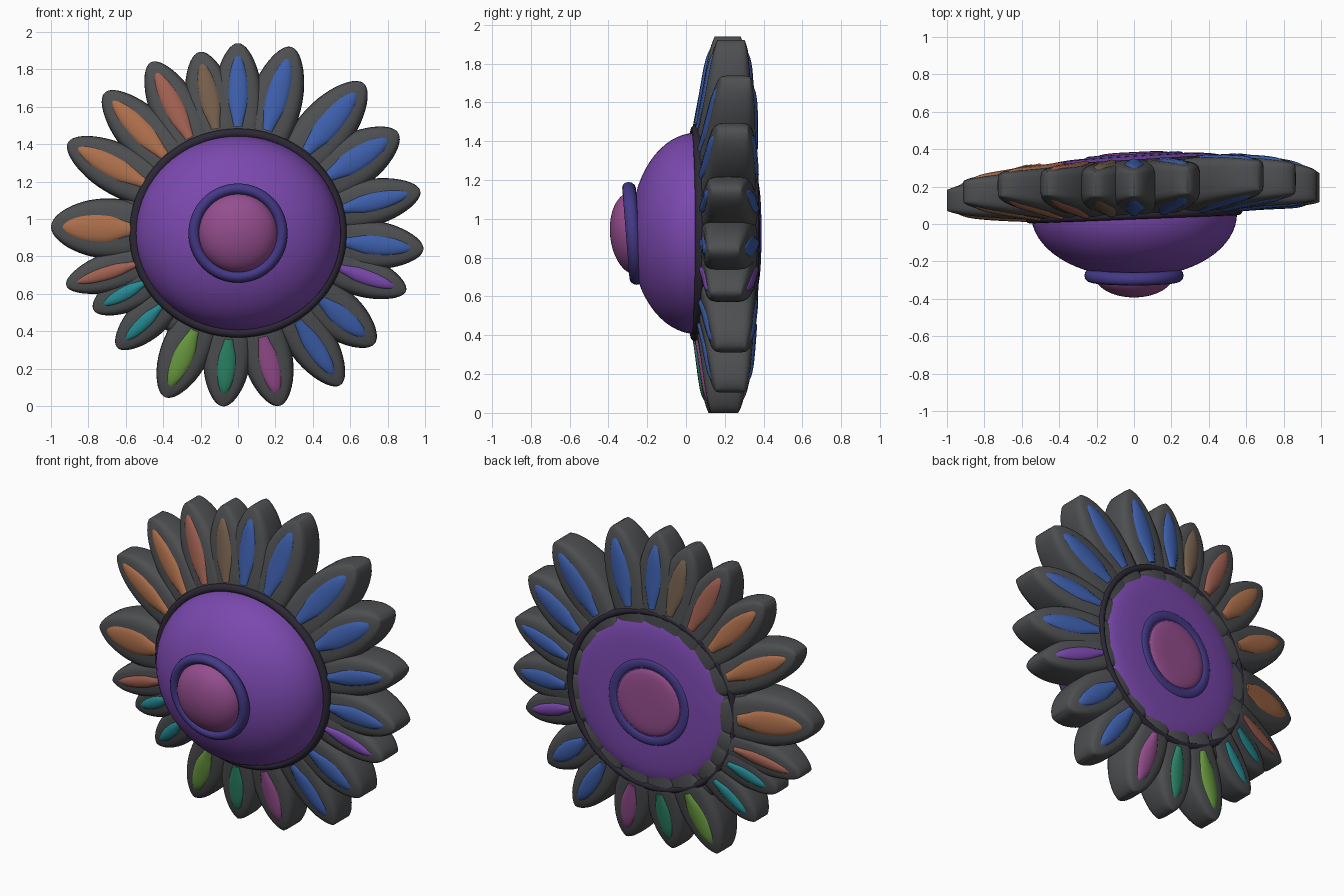
import bpy, bmesh, math
from math import sin, cos, pi, tau, radians

if "Cube" in bpy.data.objects:
    bpy.data.objects.remove(bpy.data.objects["Cube"])

CZ = 0.925   # height of the flower centre
COLOURS = {
    "grey": "4f5052", "dark": "302c38", "blue": "3f5faa", "purple": "7a4aad",
    "violet": "463c86", "pink": "944f8d", "green": "6c9c44", "jade": "308468",
    "teal": "2a8b94", "red": "9f6152", "orange": "ac6f4d", "brown": "75604f",
}


def material(name, code):
    m = bpy.data.materials.new(name)
    rgb = [(b / 255) ** 2.2 for b in bytes.fromhex(code)]
    m.diffuse_color = (*rgb, 1)
    m.use_nodes = True
    m.node_tree.nodes["Principled BSDF"].inputs["Base Color"].default_value = m.diffuse_color
    return m


M = {name: material(name, code) for name, code in COLOURS.items()}


def power_point(a, n):
    """Point on a unit superellipse of power n."""
    return [math.copysign(abs(f) ** (2 / n), f) for f in (cos(a), sin(a))]


def skin(name, rings, mat, closed=False):
    """Skin a list of equal rings of points; cap the ends unless closed."""
    bm = bmesh.new()
    vs = [[bm.verts.new(p) for p in ring] for ring in rings]
    n = len(vs[0])
    pairs = list(zip(vs, vs[1:]))
    if closed:
        pairs.append((vs[-1], vs[0]))
    else:
        bm.faces.new(vs[0])
        bm.faces.new(vs[-1])
    for a, b in pairs:
        for i in range(n):
            j = (i + 1) % n
            bm.faces.new((a[i], a[j], b[j], b[i]))
    bmesh.ops.recalc_face_normals(bm, faces=bm.faces)
    me = bpy.data.meshes.new(name)
    bm.to_mesh(me)
    bm.free()
    ob = bpy.data.objects.new(name, me)
    bpy.context.collection.objects.link(ob)
    me.materials.append(M[mat])


def lathe(name, profile, mat, wide=1.0, tilt=0.0, lean=0.0, closed=False):
    """Spin (radius, y) points about the y axis; tilt/lean shear y with x/z."""
    rings = []
    for r, y in profile:
        ring = []
        for k in range(72):
            x, z = r * wide * cos(tau * k / 72), r / wide * sin(tau * k / 72)
            ring.append((x, y + tilt * x + lean * z, CZ + z))
        rings.append(ring)
    skin(name, rings, mat, closed)


def dome(name, radius, y, height, mat, n=2, both=False, **kw):
    """Dome (or full lens) bulging by height from the plane y."""
    first = -16 if both else 0
    profile = []
    for i in range(first, 17):
        u, v = power_point(pi / 2 * i / 16, n)
        profile.append((max(u, 0.01) * radius, y + height * v))
    lathe(name, profile, mat, **kw)


def ring(name, radius, thick, y, depth, mat, **kw):
    profile = [(radius + thick * cos(a), y + depth * sin(a))
               for a in (tau * i / 12 for i in range(12))]
    lathe(name, profile, mat, closed=True, **kw)


def petal(name, angle, r0, r1, reach, w, mat, n, swell=0.0, base=1.0):
    """Loft rounded-box sections outward along a ray; base narrows the root."""
    ca, sa = cos(angle), sin(angle)
    # tips wave forward and back around the flower
    tip_y = 0.2 + 0.035 * ca + 0.015 * sa - 0.02 * (cos(2 * angle) + cos(4 * angle))
    tip_h = 0.086 + 0.014 * ca
    rings = []
    for i in range(17):
        t = 0.999 * sin(pi / 2 * i / 16)
        r = r0 + (r1 - r0) * t
        s = min(1, max(0, (r - 0.55) / (reach - 0.55)))
        yc = (0.195 + 0.05 * r * ca) * (1 - s) + tip_y * s
        h = (0.145 * (1 - s) + tip_h * s + swell) * (1 - 0.22 * t ** 10)
        width = w * (0.8 + 0.2 * sin(pi * t)) * math.sqrt(1 - t ** 4)
        width *= min(1, base + 1.3 * t)
        section = []
        for k in range(24):
            u, v = power_point(tau * k / 24, n)
            section.append((r * ca - u * width * sa, yc + v * h,
                            CZ + r * sa + u * width * ca))
        rings.append(section)
    skin(name, rings, mat)


# Petals: direction in degrees, reach, inset half width, colour
PETALS = [
    (90, 1.015, 0.08, "blue"), (74, 1.035, 0.09, "blue"),
    (50, 1.045, 0.095, "blue"), (32, 1.01, 0.095, "blue"),
    (13, 1.0, 0.075, "blue"), (355, 0.995, 0.08, "blue"),
    (341, 0.95, 0.06, "purple"), (321, 0.94, 0.08, "blue"),
    (304, 0.98, 0.075, "blue"), (283.5, 0.95, 0.08, "pink"),
    (265, 0.93, 0.075, "jade"), (246, 0.96, 0.08, "green"),
    (223.5, 0.89, 0.055, "teal"), (208, 0.875, 0.055, "teal"),
    (197, 0.96, 0.055, "red"), (178, 1.0, 0.11, "orange"),
    (152, 1.03, 0.085, "orange"), (133.5, 1.035, 0.085, "orange"),
    (117, 1.025, 0.08, "red"), (102, 0.99, 0.08, "brown"),
]
for i, (deg, reach, w, colour) in enumerate(PETALS, 1):
    a = radians(deg)
    petal(f"petal_rim_{i}", a, 0.45, reach, reach, w + 0.055, "grey", 4.5)
    petal(f"petal_inset_{i}", a, 0.57, reach - 0.055, reach, w, colour, 3,
          swell=0.012, base=0.6)

# Core disc joining the petals
dome("core_disc", 0.645, 0.195, 0.14, "grey", n=5, both=True, tilt=0.05)

# Front dome with groove, ring and knob
ring("front_groove", 0.545, 0.025, 0.05, 0.025, "dark", wide=1.02, tilt=0.04)
dome("front_dome", 0.535, 0.06, -0.345, "purple", n=2.05, wide=1.03)
ring("knob_ring", 0.235, 0.03, -0.275, 0.035, "violet", lean=-0.08)
dome("front_knob", 0.212, -0.27, -0.122, "pink", lean=-0.06)

# Back disc with groove, ring and centre button
ring("back_groove", 0.54, 0.02, 0.325, 0.02, "dark", tilt=0.06)
dome("back_disc", 0.525, 0.25, 0.117, "purple", n=4, tilt=0.06)
ring("back_button_ring", 0.235, 0.028, 0.363, 0.012, "violet", tilt=0.06)
dome("back_button", 0.21, 0.34, 0.045, "pink", n=4, tilt=0.05)

# Smooth shading
for ob in bpy.context.collection.objects:
    ob.select_set(True)
    bpy.context.view_layer.objects.active = ob
bpy.ops.object.shade_smooth_by_angle(angle=radians(50))
